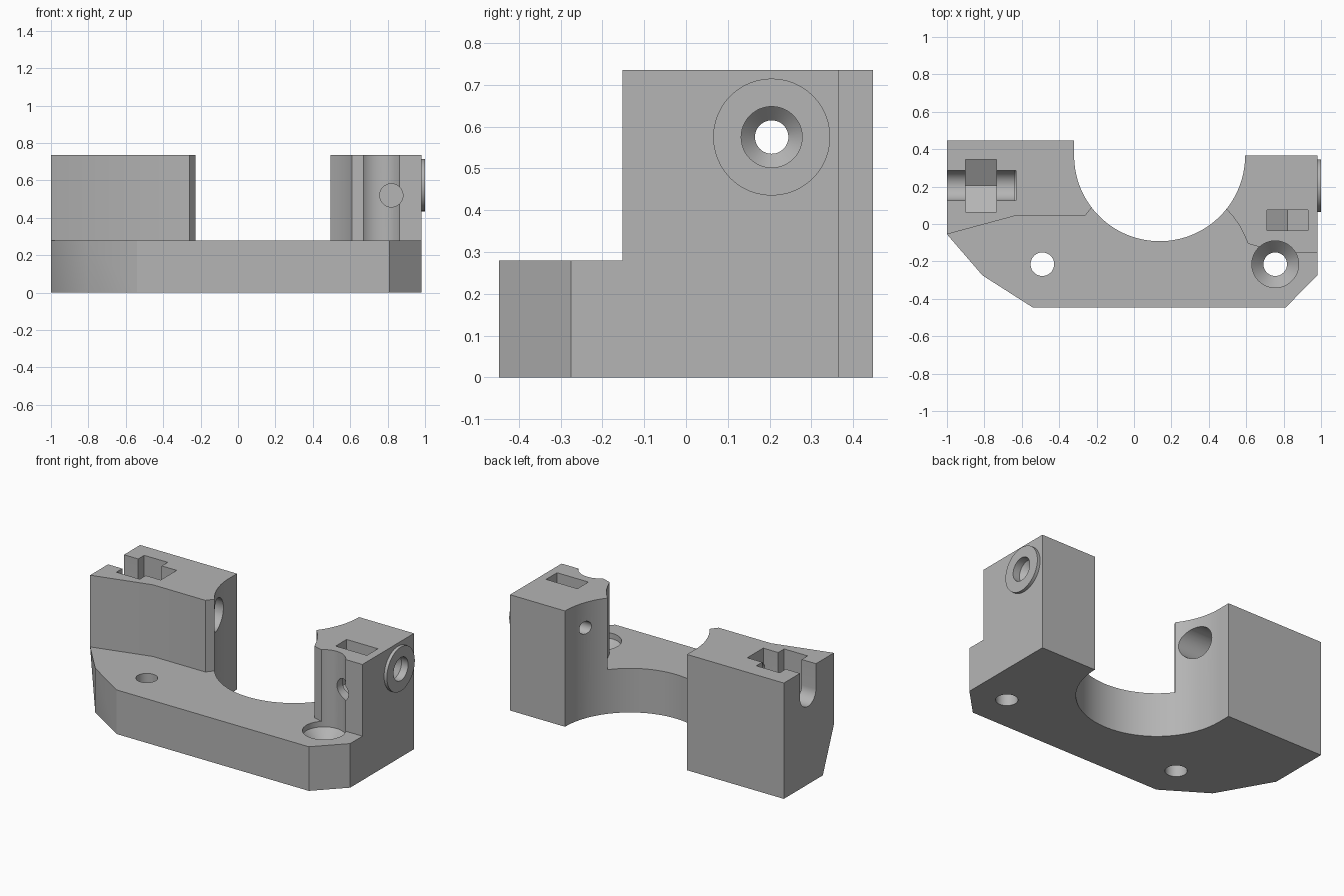
import bpy, bmesh
from math import radians, cos, sin, pi
from mathutils import Vector

cube = bpy.data.objects.get("Cube")
if cube:
    bpy.data.objects.remove(cube, do_unlink=True)

grey = bpy.data.materials.new("plain grey")
grey.use_nodes = True
colour = (0.46, 0.46, 0.46, 1)
grey.diffuse_color = colour
grey.node_tree.nodes["Principled BSDF"].inputs["Base Color"].default_value = colour


def arc(cx, cy, r, start, end, n):
    angles = [radians(start + (end - start) * i / n) for i in range(n + 1)]
    return [(cx + r * cos(a), cy + r * sin(a)) for a in angles]


def place(axis, u, v, w):
    """Profile point (u, v) at depth w along the axis."""
    return {"x": (w, u, v), "y": (u, w, v), "z": (u, v, w)}[axis]


def loft(name, axis, sections):
    """Closed solid through (depth, profile) sections of equal size."""
    bm = bmesh.new()
    rings = [[bm.verts.new(place(axis, u, v, w)) for u, v in pts] for w, pts in sections]
    n = len(rings[0])
    for a, b in zip(rings, rings[1:]):
        for i in range(n):
            j = (i + 1) % n
            bm.faces.new((a[i], a[j], b[j], b[i]))
    bm.faces.new(rings[0])
    bm.faces.new(rings[-1])
    bmesh.ops.recalc_face_normals(bm, faces=bm.faces)
    mesh = bpy.data.meshes.new(name)
    bm.to_mesh(mesh)
    bm.free()
    mesh.materials.append(grey)
    ob = bpy.data.objects.new(name, mesh)
    bpy.context.collection.objects.link(ob)
    return ob


def prism(name, axis, pts, a, b):
    return loft(name, axis, [(a, pts), (b, pts)])


def turned(name, axis, u, v, steps):
    """Round solid from (depth, radius) steps."""
    return loft(name, axis, [(w, arc(u, v, r, 0, 352.5, 47)) for w, r in steps])


# Full-height block with the half-round saddle in its back
TOP, BASE = 0.735, 0.28
outline = [(-1, 0.447), *arc(0.137, 0.365, 0.457, 180, 360, 64), (0.98, 0.365),
           (0.98, -0.275), (0.81, -0.447), (-0.54, -0.447), (-0.81, -0.275), (-1, -0.055)]
outline.insert(1, (-0.32, 0.447))
body = prism("clamp_body", "z", outline, 0, TOP)

# Sloped lower corner on the right front
corner = [Vector((-1, -0.055, BASE)), Vector((-1, 0.056, 0)), Vector((-0.81, -0.275, 0))]
normal = (corner[1] - corner[0]).cross(corner[2] - corner[0])
if normal.x > 0:
    normal.negate()
bm = bmesh.new()
bm.from_mesh(body.data)
cut = bmesh.ops.bisect_plane(bm, geom=bm.verts[:] + bm.edges[:] + bm.faces[:], dist=1e-5,
                             plane_co=corner[0], plane_no=normal, clear_outer=True)
rim = [e for e in bm.edges if e.is_boundary]
if rim:
    bmesh.ops.holes_fill(bm, edges=rim, sides=0)
bmesh.ops.recalc_face_normals(bm, faces=bm.faces)
bm.to_mesh(body.data)
bm.free()

# Raised round boss on the side
boss = turned("side_boss", "x", 0.205, 0.575, [(0.9, 0.14), (1.0, 0.14)])

# Space in front of the two towers
front = [(-1.2, -0.109), (-0.63, 0.045), (-0.26, 0.045), (-0.225, 0.09), (0, 0.2),
         (0.3, 0.2), (0.485, 0.09), (0.53, 0.04), (0.565, -0.01), (0.59, -0.06),
         (0.61, -0.105), (0.68, -0.125), (0.86, -0.152), (1.2, -0.152),
         (1.2, -1), (-1.2, -1)]

# Hexagonal nut pockets open at the top
def pocket(name, axis, centre, z, half, a, b):
    side, tip = z - half * 0.577, z - half * 1.155
    pts = [(centre - half, 1), (centre - half, side), (centre, tip),
           (centre + half, side), (centre + half, 1)]
    return prism(name, axis, pts, a, b)


# Slot with a round floor, open at the top
slot = [(0.125, 1), *arc(0.205, 0.575, 0.08, 180, 360, 24), (0.285, 1)]

cutters = [
    prism("front_cutter", "z", front, BASE, 1),
    turned("plain_hole_cutter", "z", -0.49, -0.215, [(-0.1, 0.063), (0.5, 0.063)]),
    turned("countersunk_hole_cutter", "z", 0.755, -0.215,
           [(-0.1, 0.063), (0.18, 0.063), (0.245, 0.125), (1, 0.125)]),
    turned("side_hole_cutter", "x", 0.205, 0.575,
           [(0.4, 0.04), (0.92, 0.04), (0.953, 0.073), (1.1, 0.073)]),
    turned("front_hole_cutter", "y", 0.82, 0.52, [(-0.3, 0.062), (0.12, 0.062)]),
    pocket("small_pocket_cutter", "y", 0.82, 0.52, 0.11, -0.035, 0.075),
    pocket("large_pocket_cutter", "x", 0.205, 0.575, 0.14, -0.9, -0.735),
    prism("slot_cutter", "x", slot, -1.1, -0.63),
    turned("spring_hole_cutter", "x", 0.205, 0.575, [(-0.64, 0.1), (-0.1, 0.1)]),
]

# Join the boss and carve everything out
for tool in [boss] + cutters:
    mod = body.modifiers.new(tool.name, "BOOLEAN")
    mod.operation = "UNION" if tool is boss else "DIFFERENCE"
    mod.solver = "EXACT"
    mod.object = tool
    tool.hide_render = True
bpy.context.view_layer.update()
graph = bpy.context.evaluated_depsgraph_get()
result = bpy.data.meshes.new_from_object(body.evaluated_get(graph))
body.modifiers.clear()
body.data = result
for tool in [boss] + cutters:
    bpy.data.objects.remove(tool, do_unlink=True)

# Smooth curved walls, sharp edges
bpy.ops.object.select_all(action="DESELECT")
body.select_set(True)
bpy.context.view_layer.objects.active = body
bpy.ops.object.shade_smooth_by_angle(angle=radians(20))
